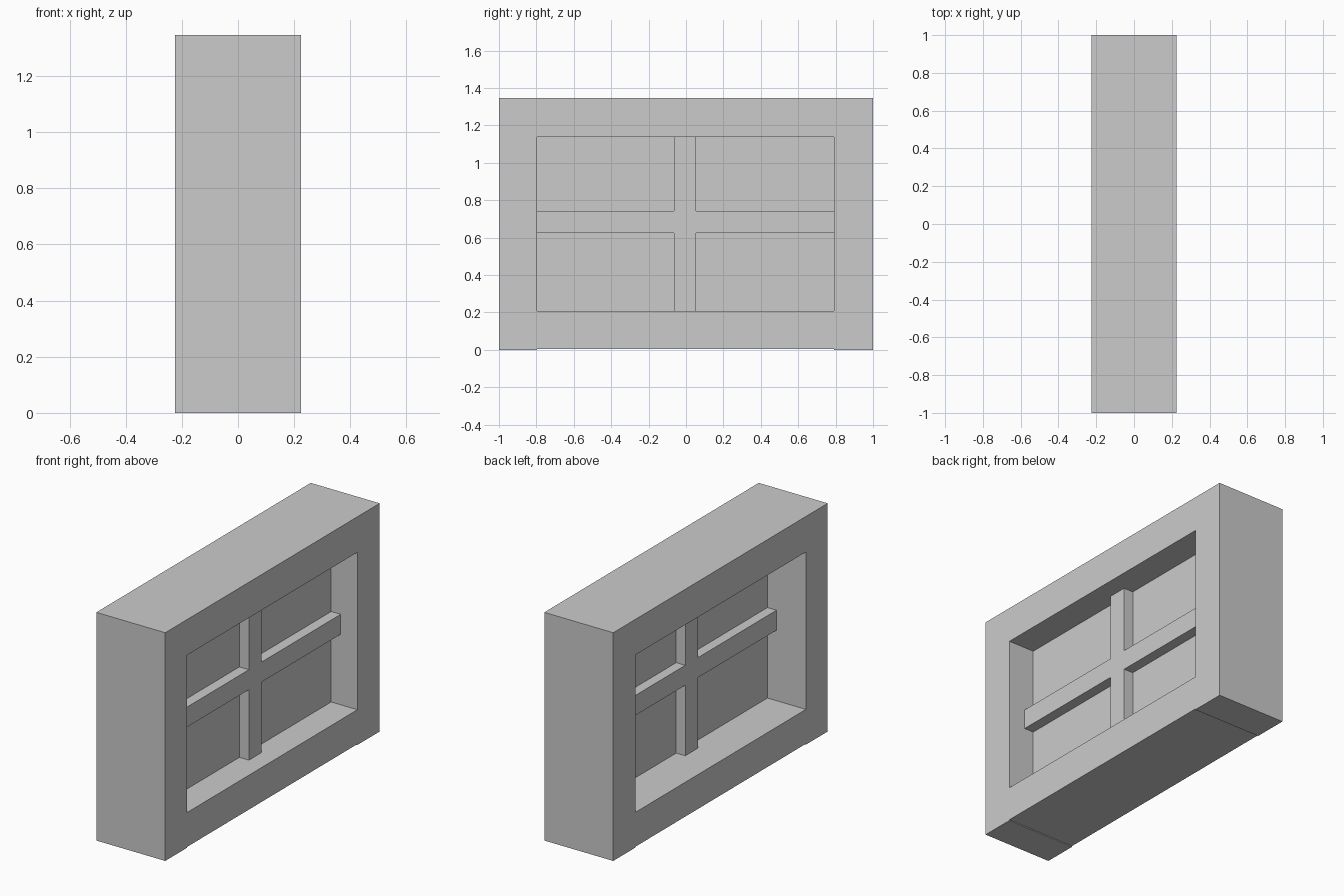
import bpy

if "Cube" in bpy.data.objects:
    bpy.data.objects.remove(bpy.data.objects["Cube"])

def box(name, x, y, z):
    """Axis-aligned box from (min, max) pairs."""
    bpy.ops.mesh.primitive_cube_add(size=1, location=[(a + b) / 2 for a, b in (x, y, z)])
    ob = bpy.context.object
    ob.name = name
    ob.scale = [b - a for a, b in (x, y, z)]
    bpy.ops.object.transform_apply(location=False, rotation=False, scale=True)
    return ob

DEPTH = (-0.225, 0.225)       # frame thickness along x
Y0, Y1 = -0.797, 0.792        # opening sides
Z0, Z1 = 0.208, 1.137         # opening bottom and top
HEIGHT = 1.347

# Outer frame: two full-height posts with rails between them
box("left_post", DEPTH, (-1, Y0), (0, HEIGHT))
box("right_post", DEPTH, (Y1, 1), (0, HEIGHT))
box("bottom_rail", DEPTH, (Y0, Y1), (0.005, Z0))
box("top_rail", DEPTH, (Y0, Y1), (Z1, HEIGHT))

# Pane filling the opening, set towards +x
box("pane", (0.026, 0.054), (Y0, Y1), (Z0, Z1))

# Crossed glazing bars standing proud of the pane on both faces
BAR = (-0.033, 0.116)
box("vertical_bar", BAR, (-0.064, 0.054), (Z0, Z1))
box("horizontal_bar", BAR, (Y0, Y1), (0.624, 0.742))
